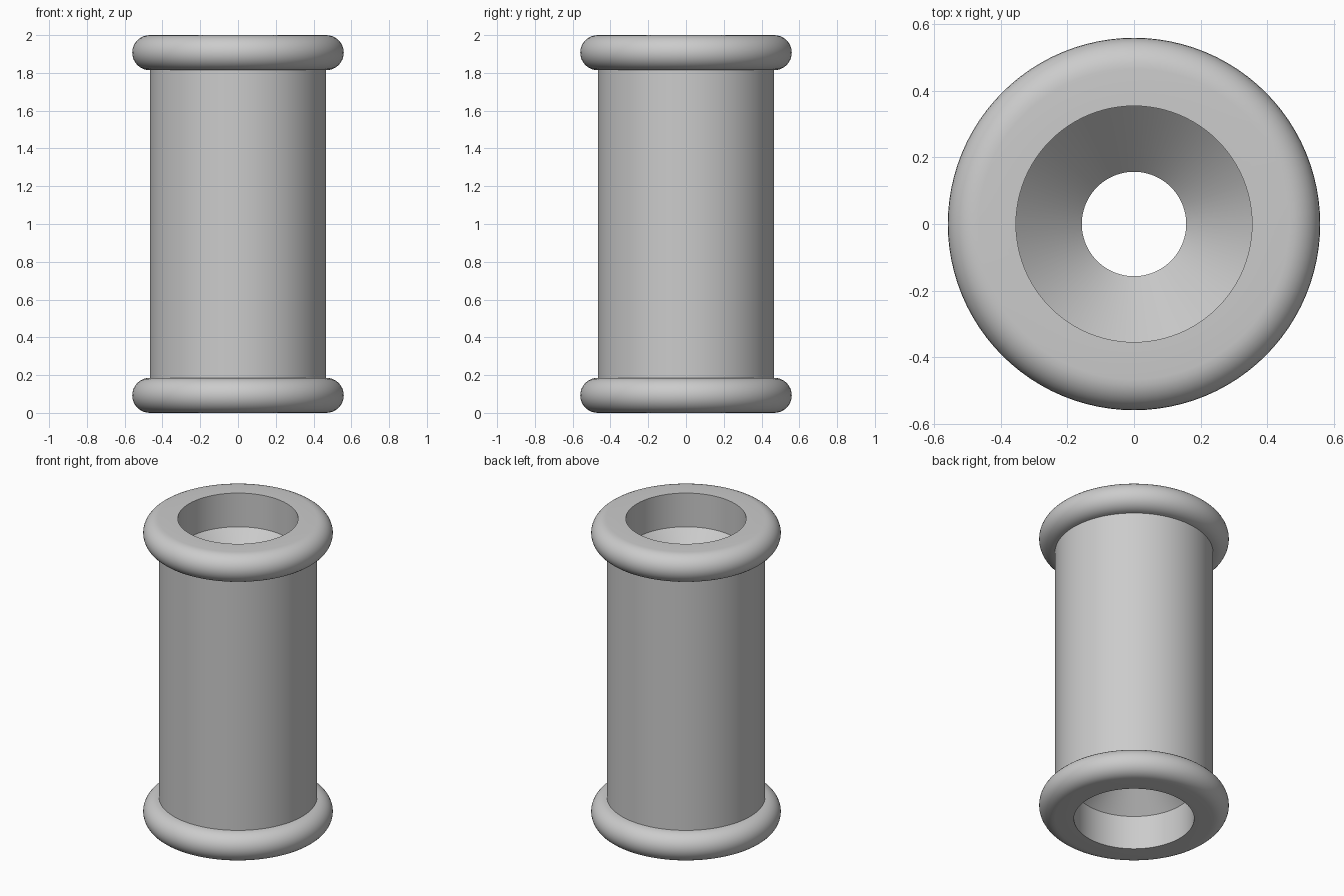
import bpy
import bmesh
from math import pi, sin, cos, radians

if "Cube" in bpy.data.objects:
    bpy.data.objects.remove(bpy.data.objects["Cube"], do_unlink=True)

SEGMENTS = 96
HEIGHT = 2.0
TUBE_R = 0.467      # outer tube, also the centre of the rounded flange edge
EDGE_R = 0.093      # rounding of the flange edge
MOUTH_R = 0.355     # wide recess at each end
BORE_R = 0.157      # narrow through hole
RECESS = 0.22       # depth of the straight recess
TAPER = 0.2         # height of the conical step down to the bore
ARC_STEPS = 16

grey = bpy.data.materials.new("plain_grey")
grey.use_nodes = True
colour = (0.6, 0.6, 0.6, 1.0)
grey.diffuse_color = colour
grey.node_tree.nodes["Principled BSDF"].inputs["Base Color"].default_value = colour

# Lower half of the profile: bore, taper, recess, base, rounded flange
lower = [(BORE_R, RECESS + TAPER), (MOUTH_R, RECESS), (MOUTH_R, 0.0)]
for i in range(ARC_STEPS + 1):
    a = -pi / 2 + pi * i / ARC_STEPS
    lower.append((TUBE_R + EDGE_R * cos(a), EDGE_R + EDGE_R * sin(a)))

# Upper half mirrors the lower, closing the loop
profile = lower + [(r, HEIGHT - z) for r, z in reversed(lower)]

# Turn the closed profile around z
bm = bmesh.new()
verts = [bm.verts.new((r, 0, z)) for r, z in profile]
edges = [bm.edges.new((v, verts[(i + 1) % len(verts)])) for i, v in enumerate(verts)]
bmesh.ops.spin(bm, geom=verts + edges, cent=(0, 0, 0), axis=(0, 0, 1),
               angle=2 * pi, steps=SEGMENTS, use_merge=True)
bmesh.ops.remove_doubles(bm, verts=bm.verts, dist=0.0001)
bmesh.ops.recalc_face_normals(bm, faces=bm.faces)

mesh = bpy.data.meshes.new("flanged_spool")
bm.to_mesh(mesh)
bm.free()
mesh.materials.append(grey)
spool = bpy.data.objects.new("flanged_spool", mesh)
bpy.context.collection.objects.link(spool)

# Smooth round surfaces, crisp rims
bpy.ops.object.select_all(action="DESELECT")
spool.select_set(True)
bpy.context.view_layer.objects.active = spool
bpy.ops.object.shade_smooth_by_angle(angle=radians(30))
